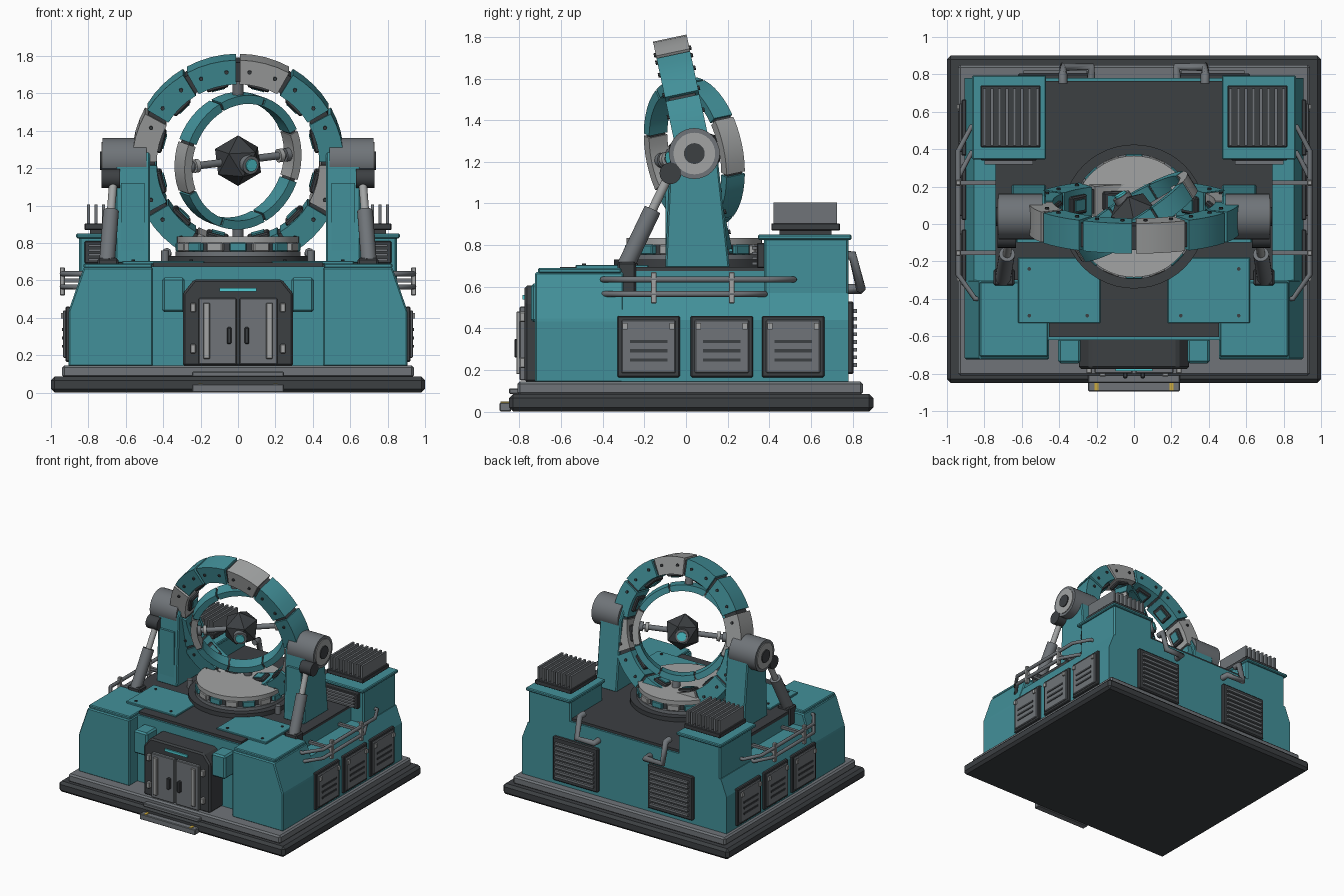
import bpy, bmesh, math
from mathutils import Matrix, Vector

if "Cube" in bpy.data.objects:
    bpy.data.objects.remove(bpy.data.objects["Cube"])

def mat(name, c):
    m = bpy.data.materials.new(name)
    m.diffuse_color = (*c, 1)
    m.use_nodes = True
    m.node_tree.nodes["Principled BSDF"].inputs["Base Color"].default_value = m.diffuse_color
    return m
TEAL = mat("teal_paint", (0.055, 0.28, 0.32))
DARK = mat("dark_metal", (0.045, 0.05, 0.055))
MID = mat("mid_grey", (0.16, 0.175, 0.19))
LIGHT = mat("light_grey", (0.36, 0.37, 0.37))
GLOW = mat("cyan_light", (0.08, 0.6, 0.65))
YEL = mat("yellow_mark", (0.6, 0.4, 0.05))

def finish(bm, name, m, smooth=False, M=None, bevel=0):
    if bevel:
        bmesh.ops.bevel(bm, geom=bm.edges[:], offset=bevel, segments=1, affect='EDGES', clamp_overlap=True)
    bmesh.ops.recalc_face_normals(bm, faces=bm.faces[:])
    if M:
        bm.transform(M)
    me = bpy.data.meshes.new(name)
    bm.to_mesh(me)
    bm.free()
    me.materials.append(m)
    o = bpy.data.objects.new(name, me)
    bpy.context.collection.objects.link(o)
    if smooth:
        bpy.context.view_layer.objects.active = o
        bpy.ops.object.select_all(action='DESELECT')
        o.select_set(True)
        bpy.ops.object.shade_smooth_by_angle(angle=math.radians(35))
    return o

def box(name, x, y, z, m, bevel=0.0, M=None):
    bm = bmesh.new()
    T = Matrix.Translation(((x[0]+x[1])/2, (y[0]+y[1])/2, (z[0]+z[1])/2))
    S = Matrix.Diagonal((abs(x[1]-x[0]), abs(y[1]-y[0]), abs(z[1]-z[0]), 1))
    bmesh.ops.create_cube(bm, size=1, matrix=T @ S)
    return finish(bm, name, m, M=M, bevel=bevel)

def prism(name, pts, axis, a, b, m, bevel=0.0):
    # axis 'x': points are (y, z); axis 'y': points are (x, z)
    bm = bmesh.new()
    put = (lambda p, t: (t, p[0], p[1])) if axis == 'x' else (lambda p, t: (p[0], t, p[1]))
    f = bm.faces.new([bm.verts.new(put(p, a)) for p in pts])
    r = bmesh.ops.extrude_face_region(bm, geom=[f])
    d = Vector(put((0, 0), b-a))
    bmesh.ops.translate(bm, verts=[v for v in r['geom'] if isinstance(v, bmesh.types.BMVert)], vec=d)
    return finish(bm, name, m, bevel=bevel)

def rod(name, p, q, r, m, r2=None, n=24, M=None):
    p, q = Vector(p), Vector(q)
    bm = bmesh.new()
    R = (q-p).to_track_quat('Z', 'Y').to_matrix().to_4x4()
    bmesh.ops.create_cone(bm, cap_ends=True, segments=n, radius1=r, radius2=r if r2 is None else r2,
                          depth=(q-p).length, matrix=Matrix.Translation((p+q)/2) @ R)
    return finish(bm, name, m, True, M)

def pipe(name, pts, r, m):
    cu = bpy.data.curves.new(name, 'CURVE')
    cu.dimensions, cu.bevel_depth, cu.bevel_resolution, cu.use_fill_caps = '3D', r, 2, True
    sp = cu.splines.new('POLY')
    sp.points.add(len(pts)-1)
    for s, p in zip(sp.points, pts):
        s.co = (*p, 1)
    cu.materials.append(m)
    bpy.context.collection.objects.link(bpy.data.objects.new(name, cu))

def arc(name, r0, r1, w, a0, a1, n, m, M, bevel=0.0):
    # ring segment in the local xz plane, closed when it spans a full turn
    bm = bmesh.new()
    full = a1-a0 >= 360
    rings = []
    for i in range(n if full else n+1):
        t = math.radians(a0+(a1-a0)*i/n)
        rings.append([bm.verts.new((r*math.cos(t), y, r*math.sin(t)))
                      for r, y in ((r0, -w/2), (r1, -w/2), (r1, w/2), (r0, w/2))])
    for i in range(n):
        A, B = rings[i], rings[(i+1) % len(rings)]
        for k in range(4):
            bm.faces.new((A[k], A[(k+1) % 4], B[(k+1) % 4], B[k]))
    if not full:
        bm.faces.new(rings[0])
        bm.faces.new(rings[-1])
    return finish(bm, name, m, True, M)

CY = 0.04
# base slabs and front step
box("base_slab", (-1, 1), (-.85, .9), (0, .085), DARK, .02)
box("base_plinth", (-.94, .94), (-.81, .85), (.08, .145), MID, .012)
box("front_step", (-.245, .245), (-.895, -.84), (0, .045), MID, .005)
box("door_sill", (-.245, .245), (-.85, -.76), (.085, .112), MID, .005)
for s in (1, -1):
    box("step_mark", (s*.19, s*.21), (-.89, -.85), (.04, .049), YEL)

# main housing with sloped shoulders, and dark deck
prism("main_body", [(-.905, .14), (.905, .14), (.905, .44), (.855, .57), (.74, .57), (.74, .675), (-.74, .675),
                    (-.74, .57), (-.855, .57), (-.905, .44)], 'y', -.31, .78, TEAL)
box("front_body", (-.5, .5), (-.62, -.3), (.14, .675), TEAL)
box("deck", (-.74, .74), (-.3, .765), (.67, .695), DARK)
box("deck_front", (-.455, .455), (-.605, -.29), (.67, .695), DARK)

# door frame and double doors
prism("door_frame", [(-.295, .14), (.295, .14), (.295, .53), (.235, .605), (-.235, .605), (-.295, .53)],
      'y', -.775, -.6, DARK, .012)
box("door_light", (-.1, .1), (-.785, -.77), (.54, .56), GLOW)
for s in (1, -1):
    box("door_leaf", (s*.008, s*.21), (-.80, -.77), (.15, .505), MID, .005)
    box("door_strip", (s*.15, s*.185), (-.815, -.79), (.18, .48), LIGHT, .004)
    box("door_handle", (s*.035, s*.06), (-.825, -.79), (.26, .35), DARK, .006)
    for z in (.21, .43):
        box("door_hinge", (s*.225, s*.255), (-.80, -.77), (z, z+.05), LIGHT, .005)
    box("door_side_box", (s*.285, s*.405), (-.745, -.61), (.43, .615), TEAL, .012)

def panel(name, side, c, z0, z1, w, at):
    # slotted access panel facing the front ('y') or one side (+1 / -1 along x)
    h = w/2
    def b(n, u0, u1, d0, d1, za, zb, m, bv=0.0):
        if side == 'y':
            box(n, (c+u0, c+u1), (at-d1, at-d0), (za, zb), m, bv)
        else:
            box(n, (side*(at+d0), side*(at+d1)), (c+u0, c+u1), (za, zb), m, bv)
    b(name+"_frame", -h, h, -.01, .018, z0, z1, DARK, .006)
    b(name+"_plate", -h+.02, h-.02, 0, .03, z0+.02, z1-.02, MID, .005)
    for i in range(3):
        z = z0+.075+i*.045
        b(name+"_slot", -h*.6, h*.6, .02, .035, z, z+.015, DARK)
    for u in (-1, 1):
        b(name+"_latch", u*h*.75-.012, u*h*.75+.012, .02, .042, z1-.065, z1-.035, LIGHT)
    if side == 'y':
        b(name+"_light", -.05, .05, .02, .036, z1-.04, z1-.022, GLOW)

for s in (1, -1):
    # front corner blocks, lids and deck plates
    prism("corner_block", [(s*.455, .14), (s*.905, .14), (s*.905, .44), (s*.825, .67), (s*.455, .67)],
          'y', -.725, -.3, TEAL, .008)
    box("corner_lid", (s*.46, s*.825), (-.71, -.31), (.665, .69), TEAL, .006)
    box("deck_plate", (s*.18, s*.62), (-.53, -.18), (.685, .705), TEAL, .004)
    for x, y in ((.25, -.49), (.56, -.24), (.25, -.24), (.56, -.49)):
        rod("plate_bolt", (s*x, y, .70), (s*x, y, .712), .01, DARK, n=8)
    panel("front_panel", 'y', s*.67, .195, .47, .32, .725)
    for c in (-.18, .172, .515):
        panel("side_panel", s, c, .165, .46, .3, .905)

    # rear vents and bent pipes
    box("rear_vent_frame", (s*.22, s*.62), (.77, .805), (.18, .53), DARK, .008)
    for i in range(8):
        z = .215+i*.037
        box("rear_vent_slat", (s*.25, s*.59), (.795, .822), (z, z+.018), MID)
    pipe("rear_pipe", [(s*.38, .75, .75), (s*.38, .8, .75), (s*.38, .84, .59), (s*.23, .84, .59), (s*.23, .77, .59)], .024, MID)

    # rear towers with heat sinks
    box("rear_tower", (s*.475, s*.85), (.375, .78), (.55, .835), TEAL, .01)
    box("tower_lid", (s*.47, s*.865), (.345, .795), (.825, .85), TEAL, .006)
    box("heat_sink_foot", (s*.53, s*.79), (.45, .70), (.85, .885), DARK)
    box("heat_sink_base", (s*.50, s*.82), (.41, .74), (.87, .905), DARK, .004)
    for i in range(8):
        x = s*(.517+i*.0405)
        box("heat_sink_fin", (x-.008, x+.008), (.42, .725), (.90, 1.005), MID)
    box("tower_vent_frame", (s*.52, s*.82), (.34, .38), (.69, .81), DARK, .005)
    for i in range(4):
        box("tower_vent_slat", (s*.54, s*.80), (.318, .35), (.705+i*.025, .718+i*.025), MID)

    # side handrails and brackets
    for z, y1 in ((.635, .52), (.565, .38)):
        pipe("side_rail", [(s*.80, -.40, z), (s*.85, -.40, z), (s*.94, -.27, z), (s*.94, y1-.13, z), (s*.87, y1, z), (s*.80, y1, z)], .014, MID)
    for y in (-.155, .22):
        box("rail_bracket", (s*.925, s*.952), (y-.014, y+.014), (.52, .67), LIGHT, .004)
        box("rail_stay", (s*.72, s*.94), (y-.012, y+.012), (.59, .61), MID)

    # support columns and pivot drums
    prism("support_column", [(-.10, .69), (.21, .69), (.15, 1.24), (.10, 1.33), (-.03, 1.33), (-.075, 1.24)],
          'x', s*.47, s*.655, TEAL, .008)
    box("column_panel", (s*.5, s*.625), (-.098, -.07), (.76, 1.12), TEAL)
    rod("pivot_drum", (s*.49, CY, 1.24), (s*.725, CY, 1.24), .122, MID, n=32)
    rod("drum_face", (s*.72, CY, 1.24), (s*.731, CY, 1.24), .10, LIGHT, n=32)
    rod("drum_cap", (s*.72, CY, 1.24), (s*.738, CY, 1.24), .05, DARK)
    # pistons
    lo, hi = Vector((s*.70, -.29, .70)), Vector((s*.665, -.075, 1.15))
    rod("piston_body", lo, lo.lerp(hi, .6), .042, MID)
    rod("piston_rod", lo.lerp(hi, .55), hi, .022, LIGHT)
    rod("piston_joint", (s*.63, -.075, 1.145), (s*.73, -.075, 1.145), .052, DARK)
    box("piston_foot", (s*.64, s*.75), (-.33, -.24), (.57, .72), DARK, .01)
    rod("table_clamp", (s*.39, -.05, .69), (s*.39, -.05, .76), .022, MID, n=12)

# turntable
def disc(name, z0, z1, r, m):
    rod(name, (0, CY, z0), (0, CY, z1), r, m, n=48)
disc("table_ring", .69, .73, .385, DARK)
disc("table_lower", .72, .755, .335, MID)
disc("table_core", .75, .81, .31, DARK)
disc("table_top", .80, .835, .325, LIGHT)
for i in range(16):
    M = Matrix.Translation((0, CY, 0)) @ Matrix.Rotation(i*math.pi/8, 4, 'Z')
    box("table_block", (-.045, .045), (-.333, -.29), (.755, .802), (TEAL, LIGHT)[i % 2], .005, M)

# outer segmented ring, leaning forward
T = Matrix.Translation((0, CY, 1.24)) @ Matrix.Rotation(math.radians(12), 4, 'X')
arc("outer_ring_core", .445, .55, .13, 0, 360, 48, DARK, T)
for i in range(12):
    a = i*30
    arc("outer_ring_segment", .435, .567, .165, a+1.2, a+28.8, 4, LIGHT if i % 3 == 2 else TEAL, T)
    R = T @ Matrix.Rotation(-math.radians(a+15), 4, 'Y')
    box("ring_pad", (.41, .44), (-.05, .05), (-.06, .06), DARK, .008, R)
    box("ring_pad_light", (.403, .42), (-.03, .03), (-.035, .035), TEAL, 0, R)
    for z in (-.07, .07):
        rod("ring_bolt", (.5, -.092, z), (.5, .092, z), .011, DARK, n=8, M=R)

# inner ring, turned inside the outer one
T2 = T @ Matrix.Rotation(math.radians(31), 4, 'Z')
arc("inner_ring_core", .325, .355, .085, 0, 360, 48, DARK, T2)
for i in range(8):
    a = i*45+22.5
    arc("inner_ring_segment", .318, .365, .105, a+1, a+44, 6, LIGHT if i in (3, 7) else TEAL, T2)
for s in (1, -1):
    rod("ring_pivot", (0, 0, s*.35), (0, 0, s*.45), .03, MID, M=T)
    rod("core_axle", (s*.08, 0, 0), (s*.33, 0, 0), .02, MID, M=T2)
    rod("axle_collar", (s*.25, 0, 0), (s*.275, 0, 0), .036, LIGHT, M=T2)
    rod("axle_mount", (s*.29, 0, 0), (s*.325, 0, 0), .036, MID, M=T2)
    rod("core_boss", (0, s*.08, 0), (0, s*.135, 0), .05, MID, M=T2)
    rod("core_lens", (0, s*.13, 0), (0, s*.145, 0), .034, GLOW, n=12, M=T2)

# faceted core
bm = bmesh.new()
bmesh.ops.create_icosphere(bm, subdivisions=1, radius=.138)
finish(bm, "faceted_core", DARK, M=T2)
